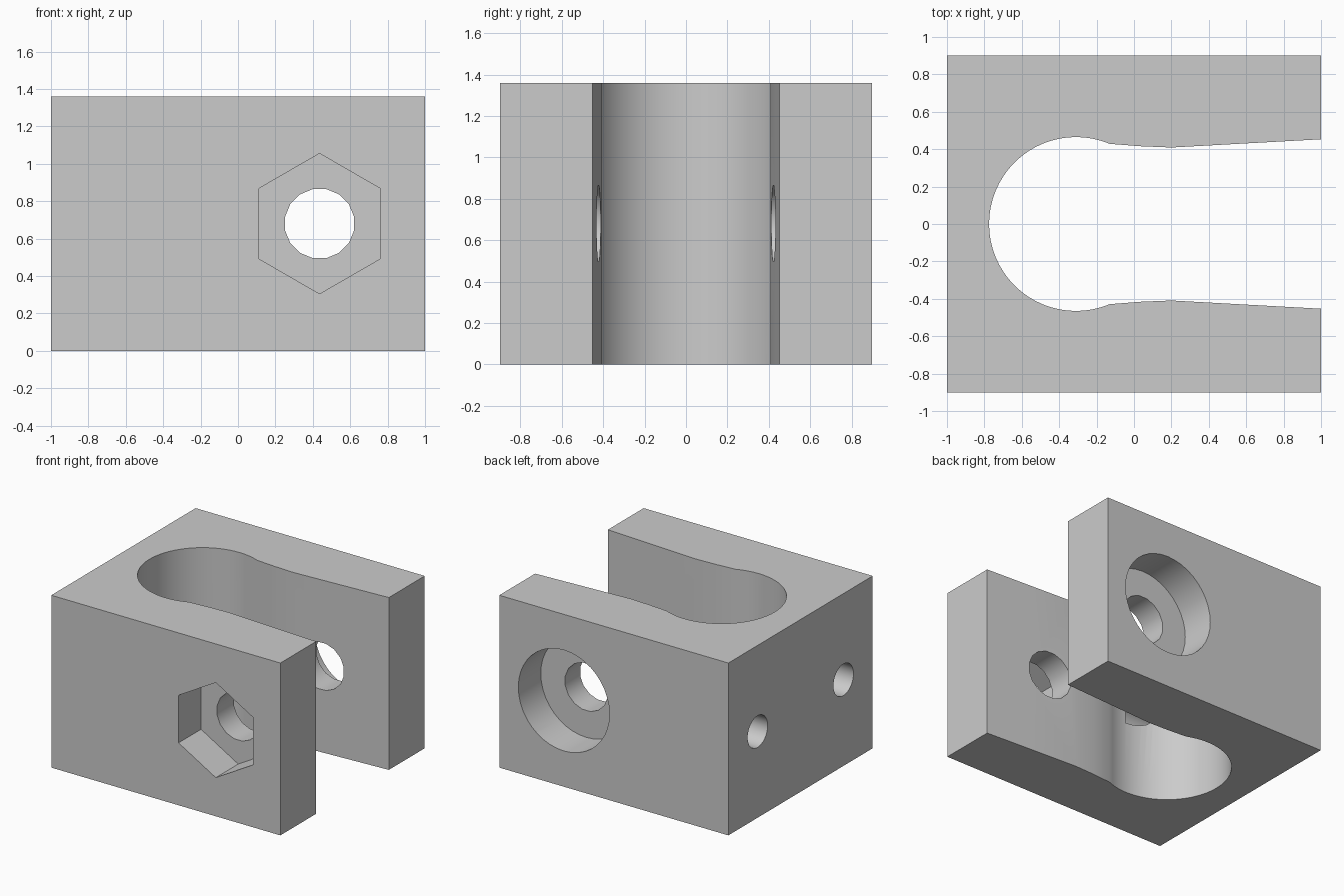
import bpy
import bmesh
from math import pi, cos, sin, acos
from mathutils import Matrix, Vector

old = bpy.data.objects.get("Cube")
if old:
    bpy.data.objects.remove(old, do_unlink=True)

HALF_Y, HEIGHT = 0.9, 1.36
MID_Z = HEIGHT / 2
BOLT_X = 0.436

grey = bpy.data.materials.new("plain grey")
grey.use_nodes = True
colour = (0.6, 0.6, 0.6, 1)
grey.diffuse_color = colour
grey.node_tree.nodes["Principled BSDF"].inputs["Base Color"].default_value = colour


def add_object(name, bm):
    bmesh.ops.recalc_face_normals(bm, faces=bm.faces)
    mesh = bpy.data.meshes.new(name)
    bm.to_mesh(mesh)
    bm.free()
    mesh.materials.append(grey)
    obj = bpy.data.objects.new(name, mesh)
    bpy.context.collection.objects.link(obj)
    return obj


def prism_cutter(name, sides, radius, start, end, turn=0.0):
    """Regular prism running from start to end."""
    start, end = Vector(start), Vector(end)
    axis = end - start
    matrix = (Matrix.Translation((start + end) / 2)
              @ axis.to_track_quat("Z", "Y").to_matrix().to_4x4()
              @ Matrix.Rotation(turn, 4, "Z"))
    bm = bmesh.new()
    bmesh.ops.create_cone(bm, cap_ends=True, segments=sides, radius1=radius,
                          radius2=radius, depth=axis.length, matrix=matrix)
    obj = add_object(name, bm)
    obj.hide_render = True
    return obj


# Clamp body: block outline with a keyhole slot open on the +x side
centre_x, radius, join_x = -0.31, 0.465, -0.13
arm = [(1, 0.453), (0.6, 0.431), (0.2, 0.409), (0.03, 0.416)]
first = acos((join_x - centre_x) / radius)
steps = 40
arc = []
for i in range(steps + 1):
    a = first + (2 * pi - 2 * first) * i / steps
    arc.append((centre_x + radius * cos(a), radius * sin(a)))
lower_arm = [(x, -y) for x, y in reversed(arm)]
block = [(1, -HALF_Y), (-1, -HALF_Y), (-1, HALF_Y), (1, HALF_Y)]

bm = bmesh.new()
face = bm.faces.new([bm.verts.new((x, y, 0)) for x, y in arm + arc + lower_arm + block])
walls = bmesh.ops.extrude_face_region(bm, geom=[face])
top = [v for v in walls["geom"] if isinstance(v, bmesh.types.BMVert)]
bmesh.ops.translate(bm, verts=top, vec=(0, 0, HEIGHT))
body = add_object("clamp_body", bm)

# Bolt hole, nut pocket, bolt head recess and two blind holes
cutters = [
    prism_cutter("bolt_hole_cutter", 16, 0.188, (BOLT_X, -1, MID_Z), (BOLT_X, 1, MID_Z), pi / 16),
    prism_cutter("nut_pocket_cutter", 6, 0.375, (BOLT_X, -1, MID_Z), (BOLT_X, -0.62, MID_Z)),
    prism_cutter("head_recess_cutter", 40, 0.398, (BOLT_X, 1, MID_Z), (BOLT_X, 0.62, MID_Z)),
]
for side, name in ((-1, "front"), (1, "back")):
    y = side * 0.535
    cutters.append(prism_cutter(name + "_blind_hole_cutter", 32, 0.125,
                                (-1.1, y, MID_Z), (-0.31, y, MID_Z)))

# Point the nut pocket upwards whatever the tracking axis gives
pocket = cutters[1]
height = max(v.co.z for v in pocket.data.vertices) - MID_Z
if height < 0.36:
    pocket.data.transform(Matrix.Translation((BOLT_X, 0, MID_Z))
                          @ Matrix.Rotation(pi / 6, 4, "Y")
                          @ Matrix.Translation((-BOLT_X, 0, -MID_Z)))

for cutter in cutters:
    mod = body.modifiers.new(cutter.name, "BOOLEAN")
    mod.operation = "DIFFERENCE"
    mod.solver = "EXACT"
    mod.object = cutter

# Bake the cuts, then drop the cutters
bpy.context.view_layer.update()
graph = bpy.context.evaluated_depsgraph_get()
baked = bpy.data.meshes.new_from_object(body.evaluated_get(graph))
body.modifiers.clear()
body.data = baked
baked.name = "clamp_body"
for cutter in cutters:
    bpy.data.objects.remove(cutter, do_unlink=True)

# Smooth curved walls, crisp edges
for obj in bpy.context.selected_objects:
    obj.select_set(False)
body.select_set(True)
bpy.context.view_layer.objects.active = body
bpy.ops.object.shade_smooth_by_angle(angle=pi / 6)
